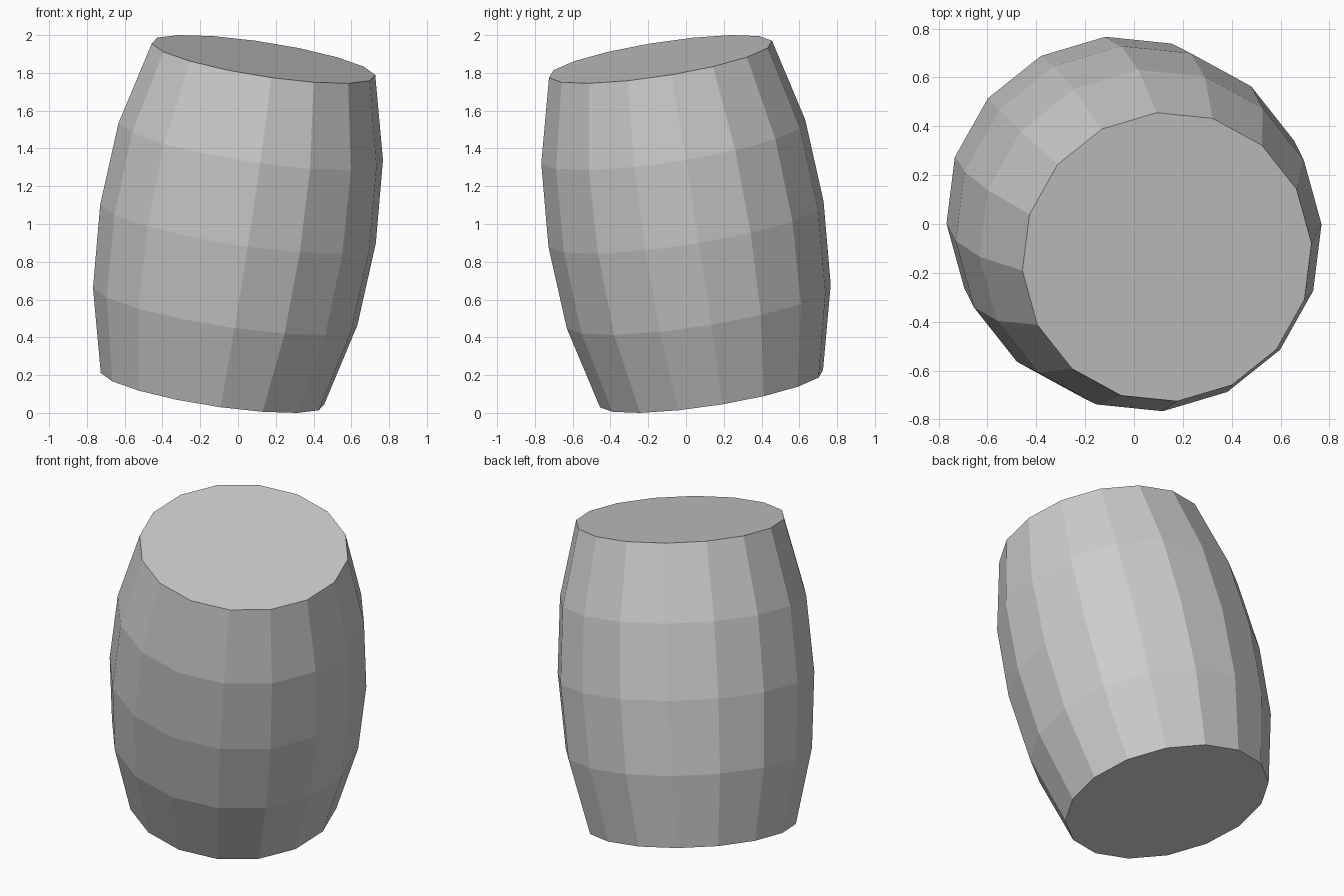
import bpy, bmesh, math
from mathutils import Matrix, Vector

cube = bpy.data.objects.get("Cube")
if cube:
    bpy.data.objects.remove(cube, do_unlink=True)

SIDES = 16
HALF_LENGTH = 0.893
RADII = [0.60, 0.71, 0.74, 0.71, 0.60]   # bottom to top
TWIST = math.radians(4.75)
LEAN = math.radians(12.34)

# Single grey material
grey = bpy.data.materials.new("plain grey")
grey.use_nodes = True
colour = (0.6, 0.6, 0.6, 1)
grey.diffuse_color = colour
grey.node_tree.nodes["Principled BSDF"].inputs["Base Color"].default_value = colour

# Barrel body: evenly spaced rings of staves, closed by flat ends
bm = bmesh.new()
rings = []
for level, radius in enumerate(RADII):
    z = HALF_LENGTH * (2 * level / (len(RADII) - 1) - 1)
    angles = [TWIST + math.tau * i / SIDES for i in range(SIDES)]
    rings.append([bm.verts.new((radius * math.cos(a), radius * math.sin(a), z))
                  for a in angles])
for low, high in zip(rings, rings[1:]):
    for i in range(SIDES):
        j = (i + 1) % SIDES
        bm.faces.new((low[i], low[j], high[j], high[i]))
bm.faces.new(rings[0][::-1])
bm.faces.new(rings[-1])

# Lean the barrel towards its front left and rest it on the ground
lean = Matrix.Rotation(LEAN, 4, Vector((1, 1, 0)).normalized())
bmesh.ops.transform(bm, matrix=lean, verts=bm.verts)
lowest = min(v.co.z for v in bm.verts)
bmesh.ops.translate(bm, vec=(0, 0, -lowest), verts=bm.verts)

mesh = bpy.data.meshes.new("barrel")
bm.to_mesh(mesh)
bm.free()
mesh.materials.append(grey)
barrel = bpy.data.objects.new("barrel", mesh)
bpy.context.collection.objects.link(barrel)
